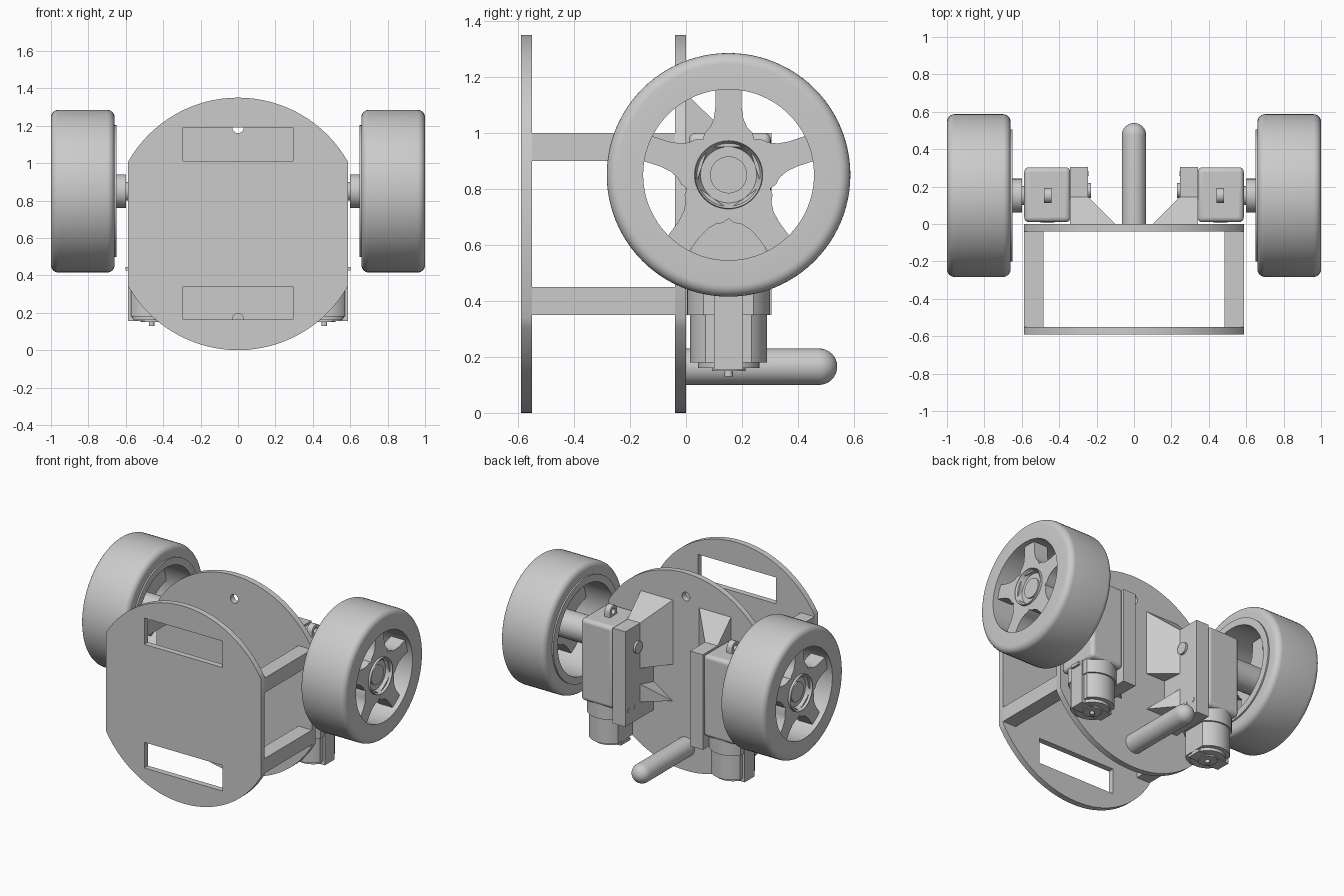
import bpy, bmesh, math
from mathutils import Matrix, Vector

cube = bpy.data.objects.get("Cube")
if cube:
    bpy.data.objects.remove(cube, do_unlink=True)

grey = bpy.data.materials.new("plain_grey")
grey.use_nodes = True
COLOR = (0.6, 0.6, 0.6, 1)
grey.diffuse_color = COLOR
grey.node_tree.nodes["Principled BSDF"].inputs["Base Color"].default_value = COLOR


def finish(name, bm, mirror=False, bevel=0, smooth=False):
    bmesh.ops.remove_doubles(bm, verts=bm.verts, dist=1e-5)
    bmesh.ops.recalc_face_normals(bm, faces=bm.faces)
    mesh = bpy.data.meshes.new(name)
    bm.to_mesh(mesh)
    bm.free()
    mesh.materials.append(grey)
    ob = bpy.data.objects.new(name, mesh)
    bpy.context.collection.objects.link(ob)
    if bevel:
        mod = ob.modifiers.new("Rounded", "BEVEL")
        mod.width, mod.segments, mod.limit_method = bevel, 4, "ANGLE"
    if smooth:
        bpy.ops.object.select_all(action="DESELECT")
        ob.select_set(True)
        bpy.context.view_layer.objects.active = ob
        bpy.ops.object.shade_smooth_by_angle(angle=math.radians(35))
    if mirror:
        ob.modifiers.new("Mirror", "MIRROR")
    return ob


def box(name, x, y, z, **kw):
    bm = bmesh.new()
    bmesh.ops.create_cube(bm, size=1)
    for v in bm.verts:
        v.co = [lo + (c + 0.5) * (hi - lo) for c, (lo, hi) in zip(v.co, (x, y, z))]
    return finish(name, bm, **kw)


def hull(name, points, **kw):
    bm = bmesh.new()
    for p in points:
        bm.verts.new(p)
    bmesh.ops.convex_hull(bm, input=bm.verts)
    return finish(name, bm, **kw)


def lathe(name, profile, centre, axis="x", steps=64, **kw):
    """Revolve (along, radius) points round an axis through centre."""
    bm = bmesh.new()
    vs = [bm.verts.new((a, r, 0)) for a, r in profile]
    es = [bm.edges.new(pair) for pair in zip(vs, vs[1:])]
    bmesh.ops.spin(bm, geom=vs + es, cent=(0, 0, 0), axis=(1, 0, 0),
                   angle=math.tau, steps=steps, use_duplicate=False)
    turn = {"x": Matrix(), "y": Matrix.Rotation(math.pi / 2, 4, "Z"),
            "z": Matrix.Rotation(-math.pi / 2, 4, "Y")}[axis]
    bmesh.ops.transform(bm, matrix=Matrix.Translation(centre) @ turn, verts=bm.verts)
    return finish(name, bm, smooth=True, **kw)


def prism(name, loops, axis, lo, hi, **kw):
    """Extrude a flat outline, with any further loops as holes."""
    place = {"x": lambda u, v: (lo, u, v), "y": lambda u, v: (u, lo, v),
             "z": lambda u, v: (u, v, lo)}[axis]
    bm = bmesh.new()
    edges = []
    for loop in loops:
        vs = [bm.verts.new(place(*p)) for p in loop]
        edges += [bm.edges.new((vs[i - 1], vs[i])) for i in range(len(vs))]
    bmesh.ops.triangle_fill(bm, use_beauty=True, use_dissolve=False, edges=edges)
    ext = bmesh.ops.extrude_face_region(bm, geom=bm.faces[:])
    move = Vector([(hi - lo) * (a == axis) for a in "xyz"])
    bmesh.ops.translate(bm, vec=move, verts=[g for g in ext["geom"] if isinstance(g, bmesh.types.BMVert)])
    return finish(name, bm, smooth=True, **kw)


def circle(u, v, r, n=24):
    return [(u + r * math.cos(math.tau * i / n), v + r * math.sin(math.tau * i / n)) for i in range(n)]


def flat_sided(u, v, r, half, n=32):
    """Circle cut by two straight sides at u +- half."""
    a0 = math.acos(half / r)
    pts = []
    for start in (a0, math.pi + a0):
        for i in range(n + 1):
            a = start + (math.pi - 2 * a0) * i / n
            pts.append((u + r * math.cos(a), v + r * math.sin(a)))
    return pts


def rect(u0, u1, v0, v1):
    return [(u0, v0), (u1, v0), (u1, v1), (u0, v1)]


# Chassis plates and the four spacer beams
outline = flat_sided(0, 0.675, 0.675, 0.587)
prism("front_plate", [outline, rect(-0.295, 0.295, 1.01, 1.19), rect(-0.295, 0.295, 0.165, 0.34)],
      "y", -0.59, -0.55)
prism("back_plate", [outline, circle(0, 1.19, 0.03), circle(0, 0.165, 0.03)], "y", -0.04, 0)
for name, z in (("lower_beam", (0.35, 0.45)), ("upper_beam", (0.9, 1.0))):
    box(name, (0.485, 0.587), (-0.55, -0.04), z, mirror=True)

# Rear skid rod with a round tip
R = 0.065
tip = [(0.475 + R * math.sin(i * math.pi / 16), R * math.cos(i * math.pi / 16)) for i in range(9)]
lathe("skid_rod", [(0, 0), (0, R)] + tip, (0, 0, 0.165), "y", 32)

# Wheels
AXLE = (0, 0.152, 0.85)


def corner(x, r, fr, start):
    return [(x + fr * math.cos(start + i * math.pi / 12), r + fr * math.sin(start + i * math.pi / 12))
            for i in range(7)]


tyre = [(0.66, 0.305), (1.0, 0.305)] + corner(0.96, 0.395, 0.04, 0) \
    + corner(0.70, 0.395, 0.04, math.pi / 2) + [(0.66, 0.305)]
lathe("tyre", tyre, AXLE, steps=96, mirror=True)
lathe("inner_rim", [(0.65, 0.305), (0.65, 0.353), (0.67, 0.353), (0.67, 0.305), (0.65, 0.305)],
      AXLE, steps=96, mirror=True)
lathe("hub", [(0.585, 0), (0.585, 0.05), (0.6, 0.05), (0.6, 0.09), (0.86, 0.09), (0.86, 0.145),
              (0.965, 0.145), (0.965, 0.122), (0.98, 0.12), (0.94, 0.1), (0.94, 0.066),
              (0.95, 0.066), (0.95, 0)], AXLE, mirror=True)
half_spoke = [(0.1, 0.1), (0.15, 0.085), (0.17, 0.066), (0.2, 0.053), (0.24, 0.047), (0.315, 0.047)]
shape = half_spoke + [(r, -w) for r, w in reversed(half_spoke)]
for k in range(5):
    a = math.pi / 2 + k * math.tau / 5
    pts = [(AXLE[1] + r * math.cos(a) - w * math.sin(a), AXLE[2] + r * math.sin(a) + w * math.cos(a))
           for r, w in shape]
    prism(f"spoke_{k + 1}", [pts], "x", 0.86, 0.965, mirror=True)

# Gearboxes, with a lug on top
MX, MY = 0.462, 0.152
box("gearbox", (0.34, 0.587), (0.01, 0.303), (0.44, 1.0), bevel=0.025, smooth=True, mirror=True)
lug = rect(MY - 0.04, MY + 0.04, 0.99, 1.03)[:2] + \
    [(MY + 0.04 * math.cos(i * math.pi / 10), 1.03 + 0.04 * math.sin(i * math.pi / 10)) for i in range(11)]
prism("gearbox_lug", [lug, circle(MY, 1.03, 0.02, 16)], "x", MX - 0.02, MX + 0.02, mirror=True)

# Motors hanging below the gearboxes
prism("motor_collar", [flat_sided(MX, MY, 0.148, 0.118)], "z", 0.35, 0.45, mirror=True)
prism("motor_body", [flat_sided(MX, MY, 0.137, 0.11)], "z", 0.18, 0.36, mirror=True)
lathe("motor_cap", [(0.13, 0), (0.13, 0.015), (0.15, 0.015), (0.15, 0.06), (0.16, 0.06), (0.16, 0.11),
                    (0.19, 0.11)], (MX, MY, 0), "z", 32, mirror=True)
box("motor_strap", (0.565, 0.587), (0.1, 0.204), (0.155, 0.45), mirror=True)
box("motor_strap_base", (0.35, 0.587), (0.1, 0.204), (0.155, 0.172), mirror=True)
box("strap_catch", (0.585, 0.602), (0.12, 0.184), (0.425, 0.445), mirror=True)

# Motor brackets with flared feet on the back plate
box("bracket", (0.245, 0.341), (0, 0.305), (0.35, 1.0), mirror=True)
hull("upper_foot", [(x, y, z) for x0, y, zs in ((0.1, 0, (0.7, 1.14)), (0.245, 0.145, (0.69, 1.0)))
                    for x in (x0, 0.341) for z in zs], mirror=True)
hull("lower_foot", [(0.1, 0, 0.45), (0.3, 0, 0.45), (0.3, 0, 0.58), (0.245, 0.145, 0.46),
                    (0.245, 0.145, 0.58), (0.3, 0.145, 0.5)], mirror=True)
lathe("bracket_bolt", [(0.23, 0), (0.23, 0.04), (0.25, 0.04)], (0, 0.18, 0.85), "x", 24, mirror=True)
for name, y in (("near_screw", 0.2), ("far_screw", 0.27)):
    lathe(name, [(0.242, 0), (0.242, 0.014), (0.25, 0.014)], (0, y, 0.45), "x", 16, mirror=True)
